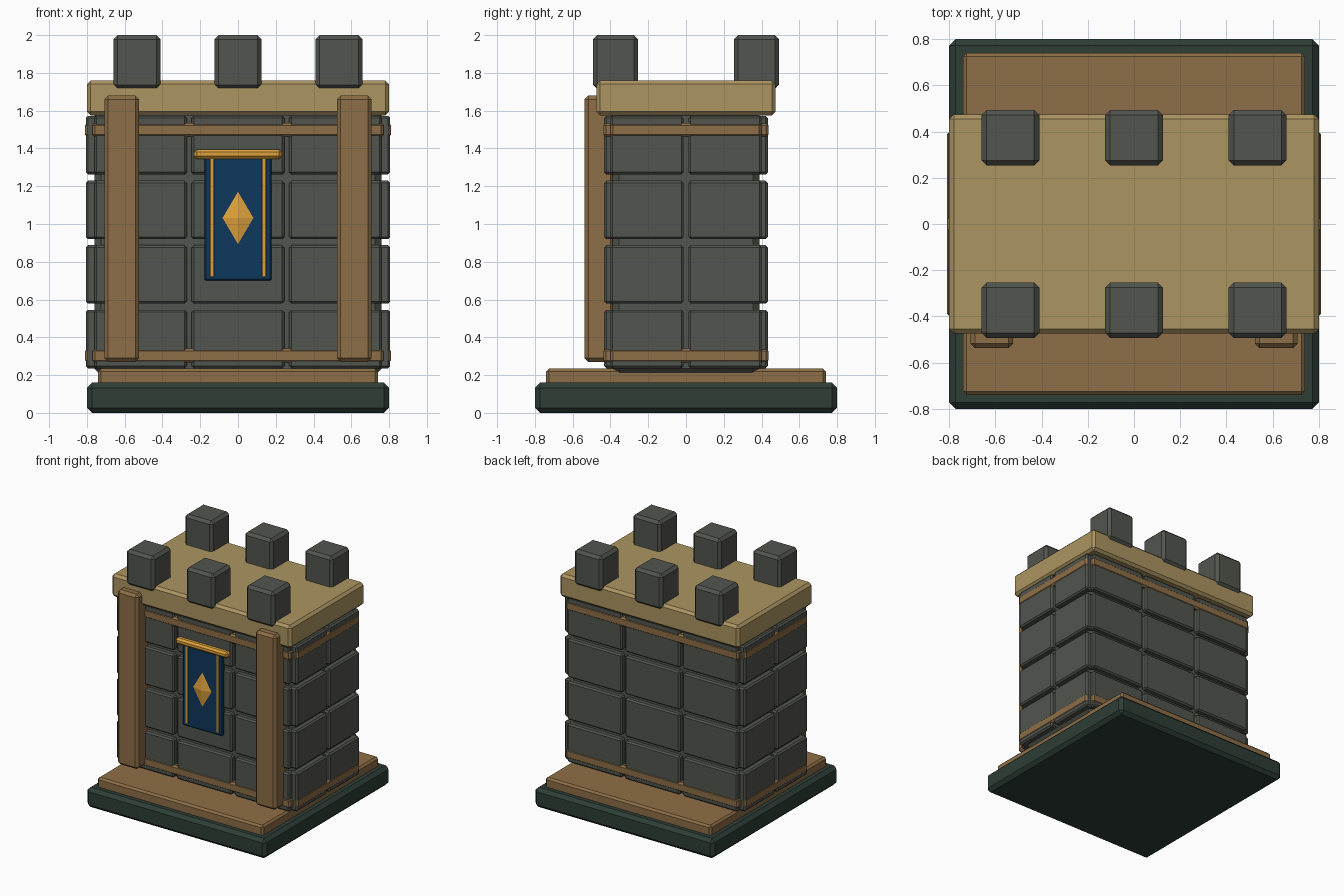
import bpy
import bmesh
from mathutils import Vector

cube = bpy.data.objects.get("Cube")
if cube:
    bpy.data.objects.remove(cube, do_unlink=True)


def material(name, rgb):
    linear = [(c / 255 / 12.92 if c < 11 else ((c / 255 + 0.055) / 1.055) ** 2.4) for c in rgb]
    mat = bpy.data.materials.new(name)
    mat.use_nodes = True
    mat.diffuse_color = (*linear, 1)
    mat.node_tree.nodes["Principled BSDF"].inputs["Base Color"].default_value = (*linear, 1)
    return mat


STONE = material("grey stone", (82, 85, 78))
WOOD = material("brown wood", (141, 110, 71))
TAN = material("tan sandstone", (172, 149, 97))
GREEN = material("dark green", (46, 62, 55))
BLUE = material("banner blue", (15, 55, 92))
GOLD = material("gold", (222, 162, 60))


def finish(name, bm, mat):
    mesh = bpy.data.meshes.new(name)
    bm.to_mesh(mesh)
    bm.free()
    mesh.materials.append(mat)
    obj = bpy.data.objects.new(name, mesh)
    bpy.context.collection.objects.link(obj)
    return obj


def box(name, mat, x, y, z, bevel):
    """Chamfered box given by its (low, high) range on each axis."""
    bm = bmesh.new()
    bmesh.ops.create_cube(bm, size=1)
    for v in bm.verts:
        v.co = Vector([r[0] if c < 0 else r[1] for c, r in zip(v.co, (x, y, z))])
    bmesh.ops.bevel(bm, geom=bm.edges[:], offset=bevel, segments=1, affect='EDGES')
    return finish(name, bm, mat)


def around(centre, size):
    return (centre - size / 2, centre + size / 2)


def mirrored(r, side):
    return r if side > 0 else (-r[1], -r[0])


# Stepped base and tower core
box("base_slab", GREEN, (-0.8, 0.8), (-0.8, 0.8), (0, 0.16), 0.027)
box("base_step", WOOD, (-0.74, 0.74), (-0.74, 0.74), (0.14, 0.235), 0.015)
box("tower_core", STONE, (-0.76, 0.76), (-0.39, 0.39), (0.2, 1.62), 0.035)

# Stone blocks in four courses on all four walls
for row in range(4):
    z = around(0.391 + row * 0.342, 0.31)
    for side in (-1, 1):
        for col in (-1, 0, 1):
            box("wall_block", STONE, around(col * 0.516, 0.49),
                mirrored((0.36, 0.433), side), z, 0.012)
        for col in (-1, 1):
            box("side_block", STONE, mirrored((0.73, 0.806), side),
                around(col * 0.207, 0.388), z, 0.012)

# Wooden bands around the tower
for z in ((0.265, 0.34), (1.46, 1.535)):
    for side in (-1, 1):
        box("long_band", WOOD, (-0.77, 0.77), mirrored((0.37, 0.437), side), z, 0.013)
        box("short_band", WOOD, mirrored((0.74, 0.81), side), (-0.4, 0.4), z, 0.013)

# Roof slab with battlements
box("roof_slab", TAN, (-0.8, 0.8), (-0.475, 0.475), (1.575, 1.76), 0.02)
for x in (-0.535, 0, 0.535):
    for y in (-0.373, 0.373):
        box("battlement", STONE, around(x, 0.25), around(y, 0.24), (1.715, 2), 0.022)

# Front posts
for side in (-1, 1):
    box("front_post", WOOD, mirrored((0.523, 0.708), side), (-0.537, -0.38), (0.27, 1.68), 0.02)

# Banner with rod, stripes and diamond emblem
box("banner_cloth", BLUE, (-0.178, 0.178), (-0.455, -0.42), (0.7, 1.37), 0.008)
box("banner_rod", GOLD, (-0.233, 0.233), (-0.474, -0.42), (1.345, 1.395), 0.015)
for side in (-1, 1):
    box("banner_stripe", GOLD, mirrored((0.127, 0.149), side), (-0.461, -0.45), (0.72, 1.36), 0.003)
bm = bmesh.new()
bmesh.ops.create_cone(bm, cap_ends=True, segments=4, radius1=1, radius2=0, depth=1)
for v in bm.verts:
    v.co = Vector((v.co.x * 0.086, -0.464 - v.co.z * 0.02, 1.032 + v.co.y * 0.146))
bmesh.ops.recalc_face_normals(bm, faces=bm.faces[:])
finish("banner_diamond", bm, GOLD)
